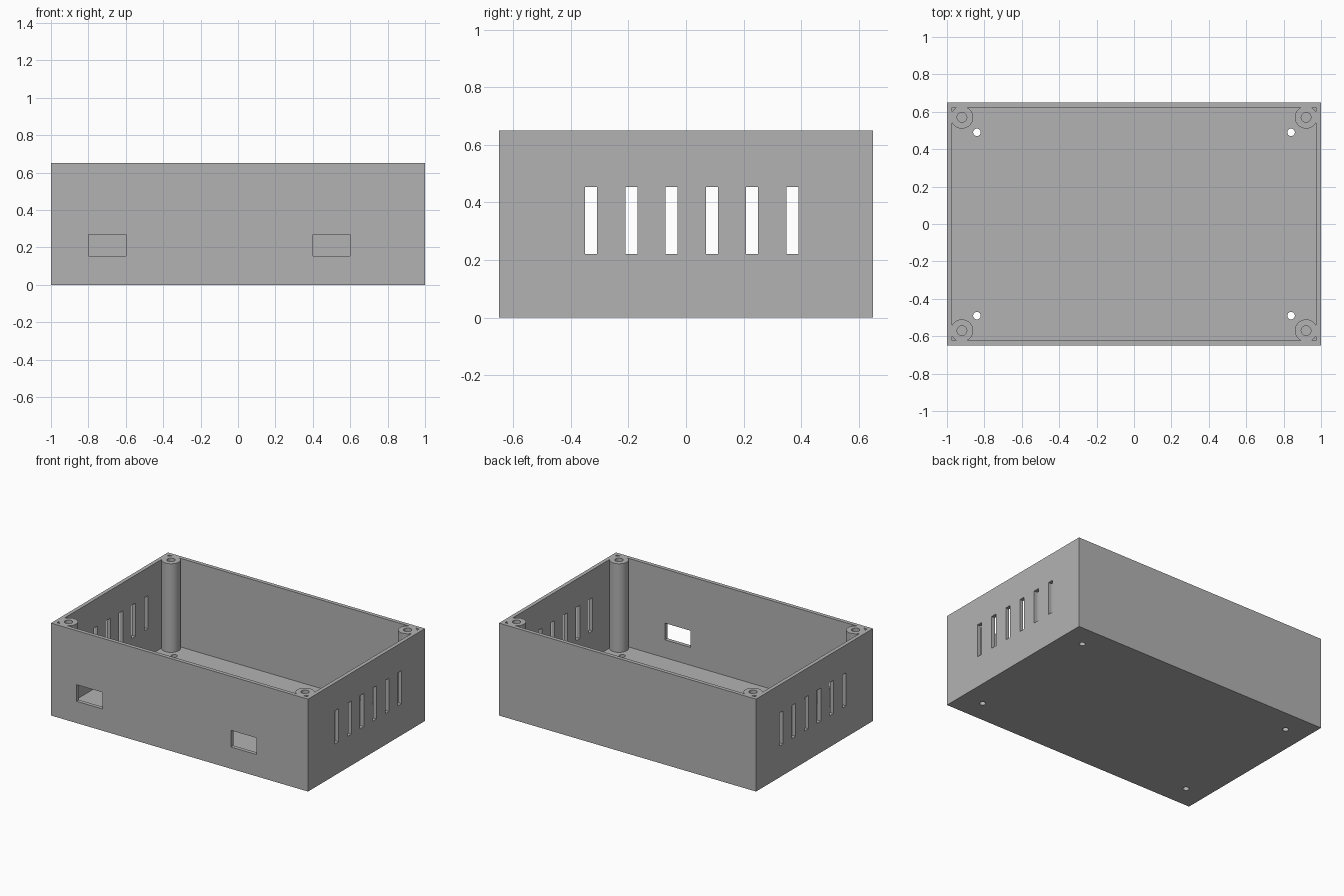
import bpy
import bmesh
from mathutils import Matrix, Vector

if "Cube" in bpy.data.objects:
    bpy.data.objects.remove(bpy.data.objects["Cube"], do_unlink=True)

HALF_X, HALF_Y, HEIGHT = 1.0, 0.65, 0.65
WALL = 0.027
POST_INSET, POST_R, SCREW_R = 0.08, 0.06, 0.026
MOUNT_INSET, MOUNT_R = 0.16, 0.02

grey = bpy.data.materials.new("plain grey")
grey.use_nodes = True
grey.diffuse_color = (0.45, 0.45, 0.45, 1)
grey.node_tree.nodes["Principled BSDF"].inputs["Base Color"].default_value = grey.diffuse_color


def add_box(bm, low, high):
    low, high = Vector(low), Vector(high)
    matrix = Matrix.Translation((low + high) / 2) @ Matrix.Diagonal((*(high - low), 1))
    bmesh.ops.create_cube(bm, size=1, matrix=matrix)


def add_corner_cylinders(bm, inset, radius, z0, z1):
    for sx in (-1, 1):
        for sy in (-1, 1):
            place = Matrix.Translation((sx * (HALF_X - inset), sy * (HALF_Y - inset), (z0 + z1) / 2))
            bmesh.ops.create_cone(bm, cap_ends=True, segments=48, radius1=radius,
                                  radius2=radius, depth=z1 - z0, matrix=place)


def make_object(name, bm):
    mesh = bpy.data.meshes.new(name)
    bm.to_mesh(mesh)
    bm.free()
    mesh.materials.append(grey)
    obj = bpy.data.objects.new(name, mesh)
    bpy.context.collection.objects.link(obj)
    return obj


def subtract(target, cutter):
    cut = target.modifiers.new("cut", "BOOLEAN")
    cut.operation = "DIFFERENCE"
    cut.solver = "EXACT"
    cut.object = cutter
    bpy.context.view_layer.objects.active = target
    bpy.ops.object.modifier_apply(modifier=cut.name)
    bpy.data.objects.remove(cutter, do_unlink=True)


# Solid outer block
bm = bmesh.new()
add_box(bm, (-HALF_X, -HALF_Y, 0), (HALF_X, HALF_Y, HEIGHT))
enclosure = make_object("enclosure", bm)

# Inner cavity, which leaves the four corner posts standing
bm = bmesh.new()
add_box(bm, (WALL - HALF_X, WALL - HALF_Y, WALL), (HALF_X - WALL, HALF_Y - WALL, HEIGHT + 0.1))
cavity = make_object("cavity_cutter", bm)
bm = bmesh.new()
add_corner_cylinders(bm, POST_INSET, POST_R, -0.1, HEIGHT + 0.2)
subtract(cavity, make_object("post_cutter", bm))
subtract(enclosure, cavity)

# Screw holes in the posts and mounting holes in the floor
bm = bmesh.new()
add_corner_cylinders(bm, POST_INSET, SCREW_R, WALL, HEIGHT + 0.1)
add_corner_cylinders(bm, MOUNT_INSET, MOUNT_R, -0.1, 0.1)
subtract(enclosure, make_object("hole_cutter", bm))

# Two connector windows in the front wall
bm = bmesh.new()
for x in (-0.8, 0.4):
    add_box(bm, (x, -HALF_Y - 0.1, 0.153), (x + 0.2, -HALF_Y + 0.1, 0.27))
# Ventilation slots through both side walls
for i in range(6):
    y = -0.33 + i * 0.14
    for side in (-HALF_X, HALF_X):
        add_box(bm, (side - 0.05, y - 0.021, 0.22), (side + 0.05, y + 0.021, 0.453))
subtract(enclosure, make_object("opening_cutter", bm))

# Round surfaces smooth, edges sharp
bpy.ops.object.select_all(action="DESELECT")
enclosure.select_set(True)
bpy.context.view_layer.objects.active = enclosure
bpy.ops.object.shade_smooth_by_angle()
